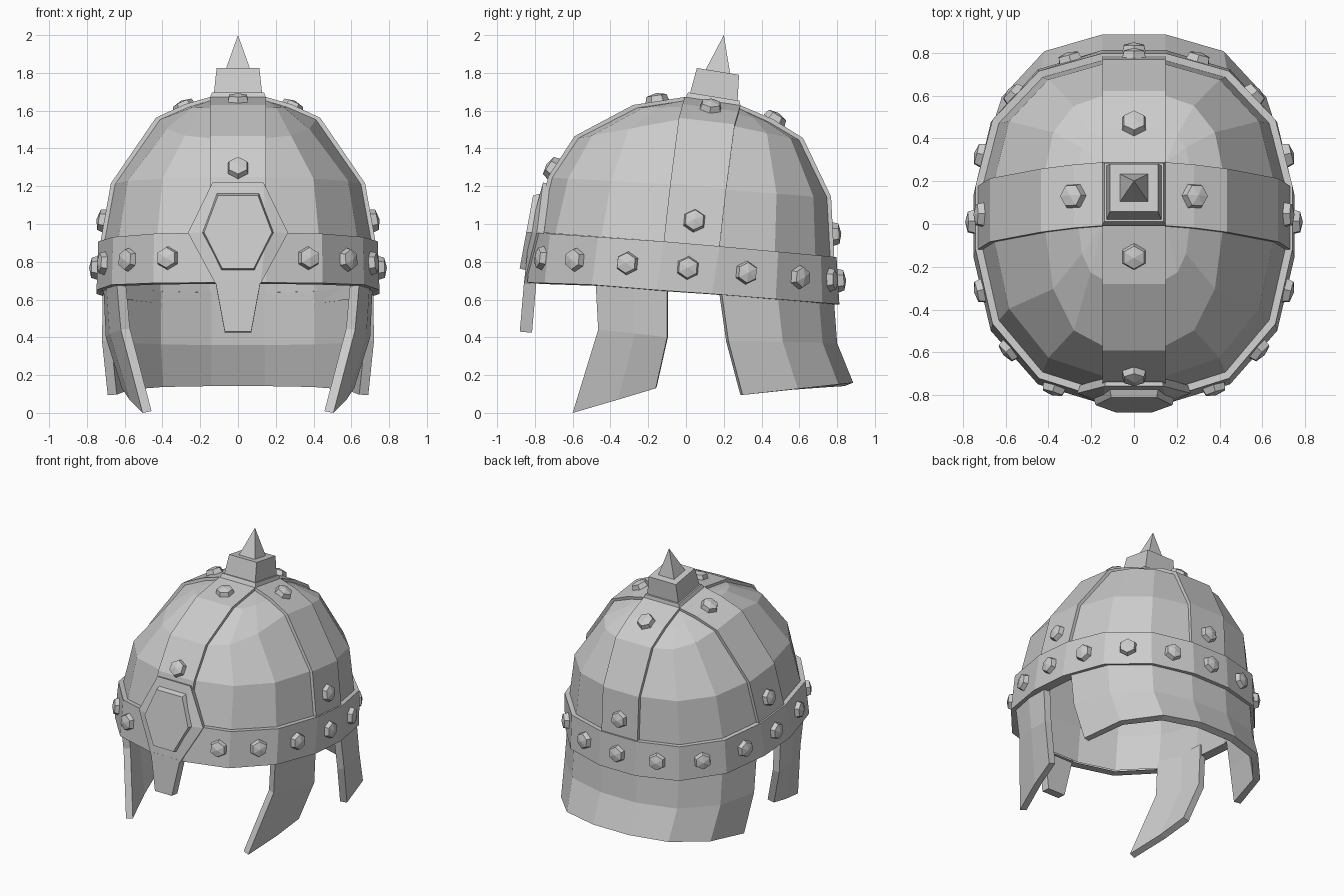
import bpy, bmesh, math
from mathutils import Matrix, Vector

cube = bpy.data.objects.get("Cube")
if cube:
    bpy.data.objects.remove(cube, do_unlink=True)

steel = bpy.data.materials.new("grey steel")
steel.use_nodes = True
GREY = (0.6, 0.6, 0.6, 1)
steel.diffuse_color = GREY
steel.node_tree.nodes["Principled BSDF"].inputs["Base Color"].default_value = GREY


def finish(name, bm, thickness=0, rim_only=False):
    mesh = bpy.data.meshes.new(name)
    bm.to_mesh(mesh)
    bm.free()
    mesh.materials.append(steel)
    ob = bpy.data.objects.new(name, mesh)
    bpy.context.collection.objects.link(ob)
    if thickness:
        mod = ob.modifiers.new("thickness", 'SOLIDIFY')
        mod.thickness = thickness
        mod.offset = -1
        mod.use_rim_only = rim_only
    return ob


def sheet(name, rows, thickness=0, rim_only=False, closed=False, cap=False):
    """Skin of quads over rows of points, bottom row first."""
    bm = bmesh.new()
    grid = [[bm.verts.new(p) for p in row] for row in rows]
    n = len(rows[0])
    for low, high in zip(grid, grid[1:]):
        for j in range(n if closed else n - 1):
            k = (j + 1) % n
            bm.faces.new((low[j], low[k], high[k], high[j]))
    if cap:
        bm.faces.new(grid[-1])
    bmesh.ops.remove_doubles(bm, verts=bm.verts, dist=0.001)
    return finish(name, bm, thickness, rim_only)


# Bowl levels: side x, side z, middle y, front y, front z, back y, back z
HALF = 0.148
LEVELS = [
    (0.737, 0.64, -0.01, -0.828, 0.69, 0.80, 0.575),
    (0.728, 0.895, 0.03, -0.802, 0.955, 0.785, 0.825),
    (0.673, 1.20, 0.065, -0.73, 1.25, 0.768, 1.145),
    (0.435, 1.545, 0.11, -0.59, 1.465, 0.62, 1.455),
    (0.28, 1.615, 0.13, -0.28, 1.63, 0.46, 1.555),
    (0.148, 1.65, 0.14, -0.008, 1.672, 0.288, 1.628),
]
ARC = [math.radians(a) for a in (0, 30, 60, 90)]


def ring(i, off=0.0, drop=0.0):
    """Sixteen points: four flat strip ends joined by rounded corners."""
    sx, sz, cy, fy, fz, by, bz = LEVELS[i]
    slope = 0.07 + 0.016 * i
    points = []
    for mx, my in ((1, 1), (-1, 1), (-1, -1), (1, -1)):
        ry, ez = (by - cy, bz) if my > 0 else (cy - fy, fz)
        ax = max(sx + off - HALF, 0)
        ay = max(ry + off - HALF, 0)
        z0 = sz - my * slope * HALF
        for a in (ARC if mx == my else ARC[::-1]):
            s = math.sin(a)
            rise = s ** 0.5 if i == 0 and my < 0 else s
            points.append(Vector((mx * (HALF + ax * math.cos(a)),
                                  cy + my * (HALF + ay * s),
                                  z0 + (ez - z0) * rise - drop)))
    return points


# Bowl, inner lining, rim band and the four raised strips
sheet("bowl", [ring(i, -0.022, 0.005 * (i - 1)) for i in range(1, 6)], closed=True)
sheet("lining", [ring(i, -0.06, 0.011 * i)[::-1] for i in range(6)],
      closed=True, cap=True)
sheet("rim_band", [ring(i, 0.012) for i in (0, 1)], 0.072, True, True)
STRIPS = {"back_strip": 3, "right_strip": 7, "front_strip": 11, "left_strip": 15}
for name, j in STRIPS.items():
    sheet(name, [[ring(i)[j], ring(i)[(j + 1) % 16]] for i in range(1, 6)], 0.03, True)


# Rivets: low hexagonal studs with a pointed face
def rivet(name, i, j, t=0.5, u=0.5, off=0.0):
    low, high = ring(i, off), ring(i + 1, off)
    k = (j + 1) % 16
    a, b = low[j].lerp(low[k], u), high[j].lerp(high[k], u)
    across = (low[k] + high[k]) - (low[j] + high[j])
    normal = across.cross(b - a).normalized()
    side = across.normalized()
    up = normal.cross(side)
    frame = Matrix((side, up, normal)).transposed().to_4x4()
    frame.translation = a.lerp(b, t)
    bm = bmesh.new()
    bmesh.ops.create_cone(bm, cap_ends=True, segments=6, radius1=0.064,
                          radius2=0.054, depth=0.036)
    top = [f for f in bm.faces if f.normal.z > 0.9]
    bmesh.ops.poke(bm, faces=top, offset=0.013)
    bmesh.ops.translate(bm, verts=bm.verts, vec=(0, 0, 0.013))
    bmesh.ops.transform(bm, matrix=frame, verts=bm.verts)
    finish(name, bm)


SHIFT = {10: 0.25, 12: 0.75, 9: 0.4, 13: 0.6}
for j in range(16):
    if j != STRIPS["front_strip"]:
        rivet("band_rivet", 0, j, u=SHIFT.get(j, 0.5), off=0.012)
for strip, level, t in (("back_strip", 1, 0.38), ("back_strip", 3, 0.95),
                        ("front_strip", 2, 0.2), ("front_strip", 4, 0.47),
                        ("left_strip", 1, 0.4), ("right_strip", 1, 0.4),
                        ("left_strip", 3, 0.98), ("right_strip", 3, 0.98)):
    rivet(strip + "_rivet", level, STRIPS[strip], t)


# Brow plate, bent at the two vertical creases
bm = bmesh.new()
pts = {}
for m in (-1, 1):
    for key, (x, y, z) in {"low": (0.12, -0.858, 0.685), "mid": (0.15, -0.828, 0.955),
                           "wing": (0.265, -0.79, 0.953),
                           "top": (0.135, -0.757, 1.22)}.items():
        pts[key, m] = bm.verts.new((m * x, y, z))
for lo, hi in (("low", "mid"), ("mid", "top")):
    bm.faces.new((pts[lo, -1], pts[lo, 1], pts[hi, 1], pts[hi, -1]))
for lo, hi in (("low", "wing"), ("wing", "top")):
    bm.faces.new([pts[k, 1] for k in (lo, hi, "mid")])
    bm.faces.new([pts[k, -1] for k in ("mid", hi, lo)])
finish("brow_plate", bm, 0.04, True)

# Raised hexagon on the brow plate
outline = [(0.09, 0.75), (0.195, 0.955), (0.115, 1.165)]
outline += [(-x, z) for x, z in reversed(outline)]
bm = bmesh.new()
base, face = [], []
for x, z in outline:
    y = -0.81 - (1.165 - z) * 0.17
    base.append(bm.verts.new((x, y + 0.055, z)))
    face.append(bm.verts.new((x * 0.92, y, 0.955 + (z - 0.955) * 0.93)))
bm.faces.new(face)
for j in range(6):
    k = (j + 1) % 6
    bm.faces.new((base[j], base[k], face[k], face[j]))
finish("brow_hexagon", bm)

# Nose guard
sheet("nose_guard", [[(-0.07, -0.88, 0.43), (0.07, -0.88, 0.43)],
                     [(-0.12, -0.857, 0.70), (0.12, -0.857, 0.70)]], 0.065)

# Neck guard: three arcs, flaring at the bottom, tucked inside the band
neck = []
for sx, sy, sz, by, bz in ((0.69, 0.30, 0.095, 0.885, 0.16),
                           (0.72, 0.225, 0.38, 0.80, 0.37),
                           (0.715, 0.18, 0.70, 0.78, 0.64)):
    half = [(HALF + (sx - HALF) * math.cos(a), sy + (by - sy) * math.sin(a),
             sz + (bz - sz) * math.sin(a)) for a in ARC]
    neck.append(half + [(-x, y, z) for x, y, z in reversed(half)])
sheet("neck_guard", neck, 0.05)

# Cheek guards: front, middle and back columns
CHEEK = [[(0.505, -0.60, 0.0), (0.575, -0.36, 0.07), (0.615, -0.16, 0.13)],
         [(0.62, -0.465, 0.44), (0.68, -0.27, 0.42), (0.70, -0.10, 0.40)],
         [(0.645, -0.48, 0.72), (0.70, -0.28, 0.72), (0.715, -0.10, 0.72)]]
sheet("left_cheek_guard", CHEEK, 0.05)
sheet("right_cheek_guard", [[(-x, y, z) for x, y, z in row[::-1]] for row in CHEEK], 0.05)


# Crown: plate, block and spike stacked on the tilted axis
def crown(name, start, height, low, high):
    bm = bmesh.new()
    bmesh.ops.create_cone(bm, cap_ends=True, segments=4, radius1=low * math.sqrt(2),
                          radius2=high * math.sqrt(2), depth=height)
    place = (Matrix.Translation((0, 0.142, 1.64))
             @ Matrix.Rotation(math.radians(-9.2), 4, 'X')
             @ Matrix.Translation((0, 0, start + height / 2))
             @ Matrix.Rotation(math.pi / 4, 4, 'Z'))
    bmesh.ops.transform(bm, matrix=place, verts=bm.verts)
    bmesh.ops.remove_doubles(bm, verts=bm.verts, dist=0.0001)
    finish(name, bm)


crown("crown_plate", 0.0, 0.035, 0.15, 0.138)
crown("crown_block", 0.03, 0.14, 0.128, 0.113)
crown("crown_spike", 0.165, 0.2, 0.067, 0.0)
